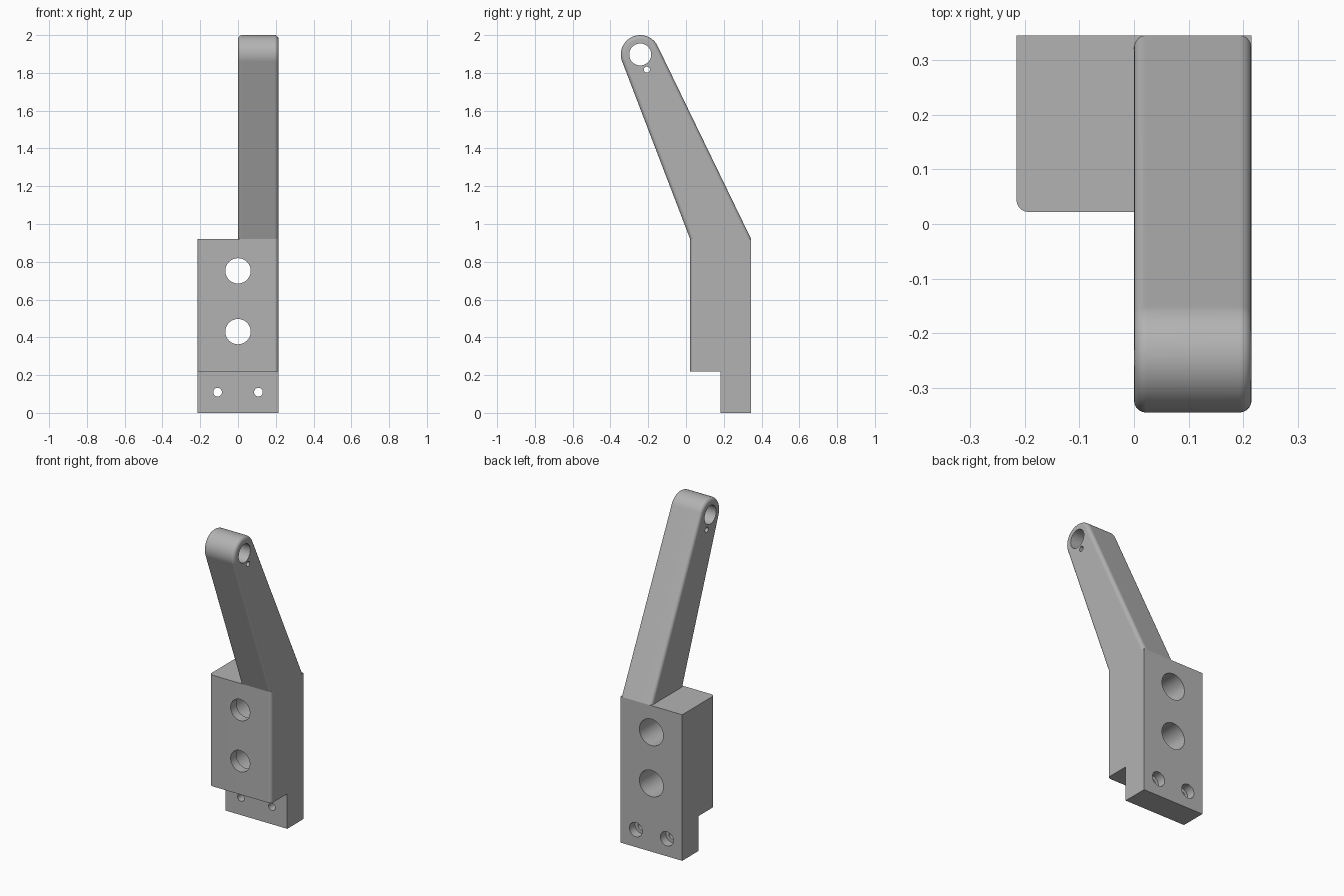
import bpy, bmesh, math
from mathutils import Vector, Matrix

cube = bpy.data.objects.get("Cube")
if cube:
    bpy.data.objects.remove(cube, do_unlink=True)

GREY = (0.45, 0.45, 0.45, 1)
metal = bpy.data.materials.new("plain grey")
metal.use_nodes = True
metal.diffuse_color = GREY
metal.node_tree.nodes["Principled BSDF"].inputs["Base Color"].default_value = GREY

HALF, FRONT, BACK, TOP = 0.215, 0.022, 0.345, 0.92
FILLET = 0.022


def prism(name, profile, x0, x1, rounded, radius):
    """Extrude a (y, z) outline along x and round the edges picked by a rule."""
    bm = bmesh.new()
    face = bm.faces.new([bm.verts.new((x0, y, z)) for y, z in profile])
    ext = bmesh.ops.extrude_face_region(bm, geom=[face])["geom"]
    bmesh.ops.translate(bm, vec=(x1 - x0, 0, 0),
                        verts=[v for v in ext if isinstance(v, bmesh.types.BMVert)])
    bmesh.ops.recalc_face_normals(bm, faces=bm.faces[:])
    edges = [e for e in bm.edges if rounded(*[v.co for v in e.verts])]
    bmesh.ops.bevel(bm, geom=edges, offset=radius, segments=5, profile=0.5,
                    affect='EDGES', clamp_overlap=True)
    mesh = bpy.data.meshes.new(name)
    bm.to_mesh(mesh)
    bm.free()
    mesh.materials.append(metal)
    obj = bpy.data.objects.new(name, mesh)
    bpy.context.collection.objects.link(obj)
    return obj


def drill(obj, start, end, radius):
    """Cut a round hole between two points."""
    start, end = Vector(start), Vector(end)
    axis = end - start
    bpy.ops.mesh.primitive_cylinder_add(
        vertices=48, radius=radius, depth=axis.length, location=(start + end) / 2,
        rotation=axis.to_track_quat('Z', 'Y').to_euler())
    cutter = bpy.context.object
    cutter.data.materials.append(metal)
    cutter.hide_render = True
    mod = obj.modifiers.new("hole", 'BOOLEAN')
    mod.operation, mod.solver, mod.object = 'DIFFERENCE', 'EXACT', cutter
    bpy.context.view_layer.objects.active = obj
    bpy.ops.object.modifier_apply(modifier=mod.name)
    bpy.data.objects.remove(cutter, do_unlink=True)


def finish(obj):
    bpy.ops.object.select_all(action='DESELECT')
    obj.select_set(True)
    bpy.context.view_layer.objects.active = obj
    bpy.ops.object.shade_smooth_by_angle(angle=math.radians(30))
    mod = obj.modifiers.new("clean shading", 'WEIGHTED_NORMAL')
    mod.keep_sharp = True


# Mounting block with a stepped foot
STEP_Y, STEP_Z = 0.183, 0.22
block = prism(
    "mounting_block",
    [(STEP_Y, 0), (BACK, 0), (BACK, TOP), (FRONT, TOP), (FRONT, STEP_Z), (STEP_Y, STEP_Z)],
    -HALF, HALF,
    lambda a, b: abs(a.y - FRONT) + abs(b.y - FRONT) < 1e-4 and abs(a.x - b.x) < 1e-4,
    FILLET)

# Stepped bolt holes, wider from the back
for z in (0.43, 0.752):
    drill(block, (0, -0.1, z), (0, 0.5, z), 0.067)
    drill(block, (0, 0.08, z), (0, 0.5, z), 0.083)
for x in (-0.108, 0.108):
    drill(block, (x, 0, 0.11), (x, 0.5, 0.11), 0.023)
    drill(block, (x, 0.29, 0.11), (x, 0.5, 0.11), 0.045)

# Leaning arm: straight sides tangent to a round head
HEAD, R = Vector((-0.2425, 1.8975)), 0.1025


def tangent_angle(point, side):
    d = Vector(point) - HEAD
    return math.atan2(d.y, d.x) + side * math.acos(R / d.length)


foot_front, foot_back = (FRONT, TOP), (BACK, TOP)
a0 = tangent_angle(foot_back, 1)
a1 = tangent_angle(foot_front, -1) + math.tau
STEPS = 28
arc = [a0 + (a1 - a0) * i / STEPS for i in range(STEPS + 1)]
outline = [foot_front, foot_back] + [
    (HEAD.x + R * math.cos(a), HEAD.y + R * math.sin(a)) for a in arc]
arm = prism("leaning_arm", outline, 0, HALF,
            lambda a, b: abs(a.x - b.x) < 1e-4 and max(a.z, b.z) > TOP + 0.01, FILLET)

# Pivot hole and small pin hole through the head
drill(arm, (-0.1, HEAD.x, HEAD.y), (0.4, HEAD.x, HEAD.y), 0.058)
drill(arm, (-0.1, -0.207, 1.817), (0.4, -0.207, 1.817), 0.016)

for part in (block, arm):
    finish(part)
